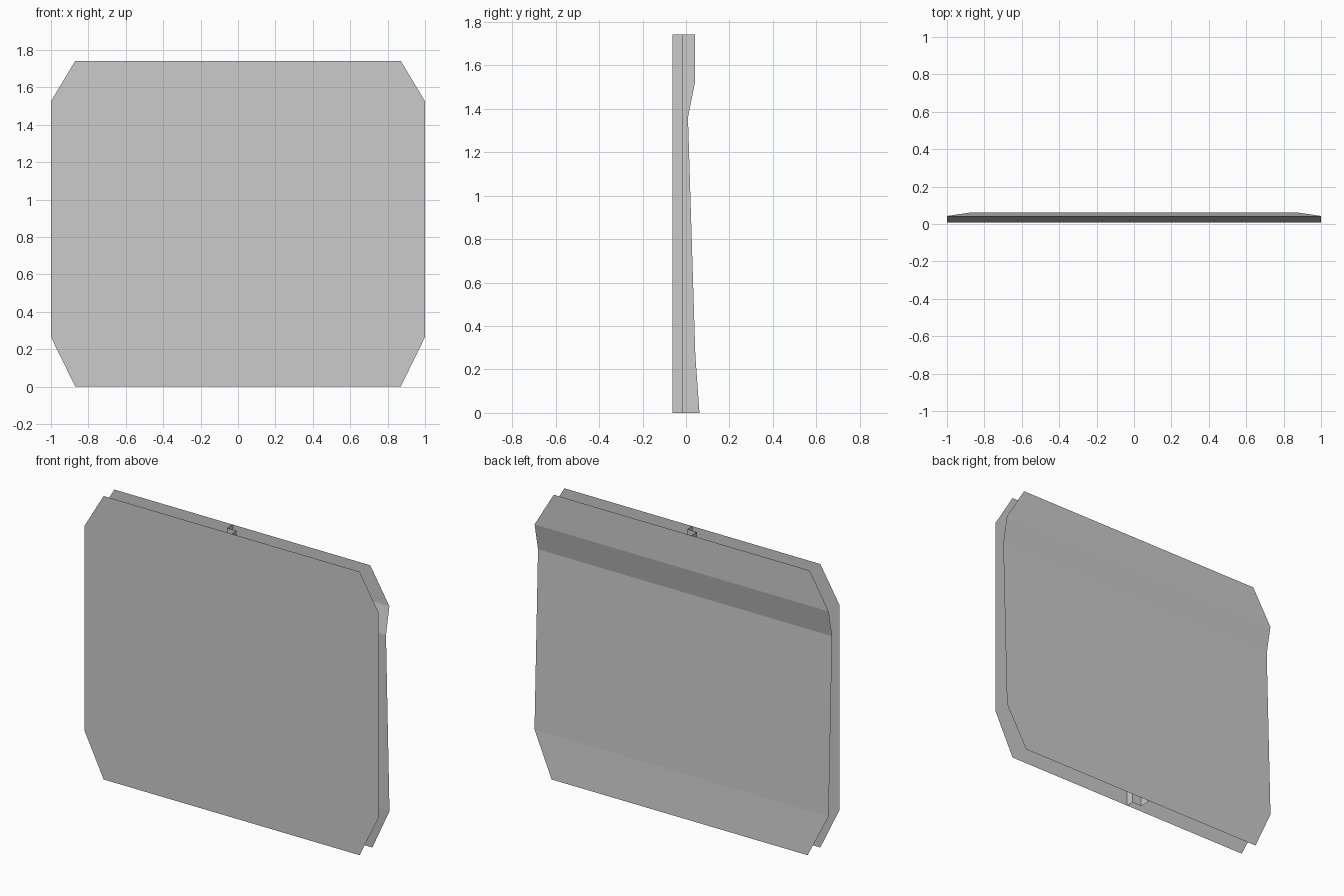
import bpy

if "Cube" in bpy.data.objects:
    bpy.data.objects.remove(bpy.data.objects["Cube"])


def sheet(name, rows):
    """Make an open sheet by joining consecutive rows of points."""
    verts = [p for row in rows for p in row]
    n = len(rows[0])
    faces = [(r * n + i, r * n + i + 1, (r + 1) * n + i + 1, (r + 1) * n + i)
             for r in range(len(rows) - 1) for i in range(n - 1)]
    mesh = bpy.data.meshes.new(name)
    mesh.from_pydata(verts, [], faces)
    obj = bpy.data.objects.new(name, mesh)
    bpy.context.collection.objects.link(obj)
    return obj


FRONT_Y, STEP_Y, RIB_X = -0.062, -0.013, -0.065
# height, half width, depth of the bent back panel
profile = [(0, 0.87, 0.062), (0.265, 1, 0.043), (1.36, 1, 0.009),
           (1.525, 1, 0.042), (1.742, 0.87, 0.042)]

# flat front panel with clipped corners
outline = [(w, FRONT_Y, z) for z, w, _ in profile if z != 1.36]
outline += [(-x, y, z) for x, y, z in reversed(outline)]
mesh = bpy.data.meshes.new("front_panel")
mesh.from_pydata(outline[::-1] if outline[0][0] < 0 else outline, [],
                 [tuple(reversed(range(len(outline))))])
mesh.flip_normals()
front = bpy.data.objects.new("front_panel", mesh)
bpy.context.collection.objects.link(front)

# bent back panel, same outline, facing +y
sheet("back_panel", [[(w, y, z), (-w, y, z)] for z, w, y in profile])

# full-height stepped rib joining the two panels
sheet("centre_rib", [[(0, FRONT_Y, z), (0, STEP_Y, z),
                      (RIB_X, STEP_Y, z), (RIB_X, y, z)]
                     for z, _, y in profile])
